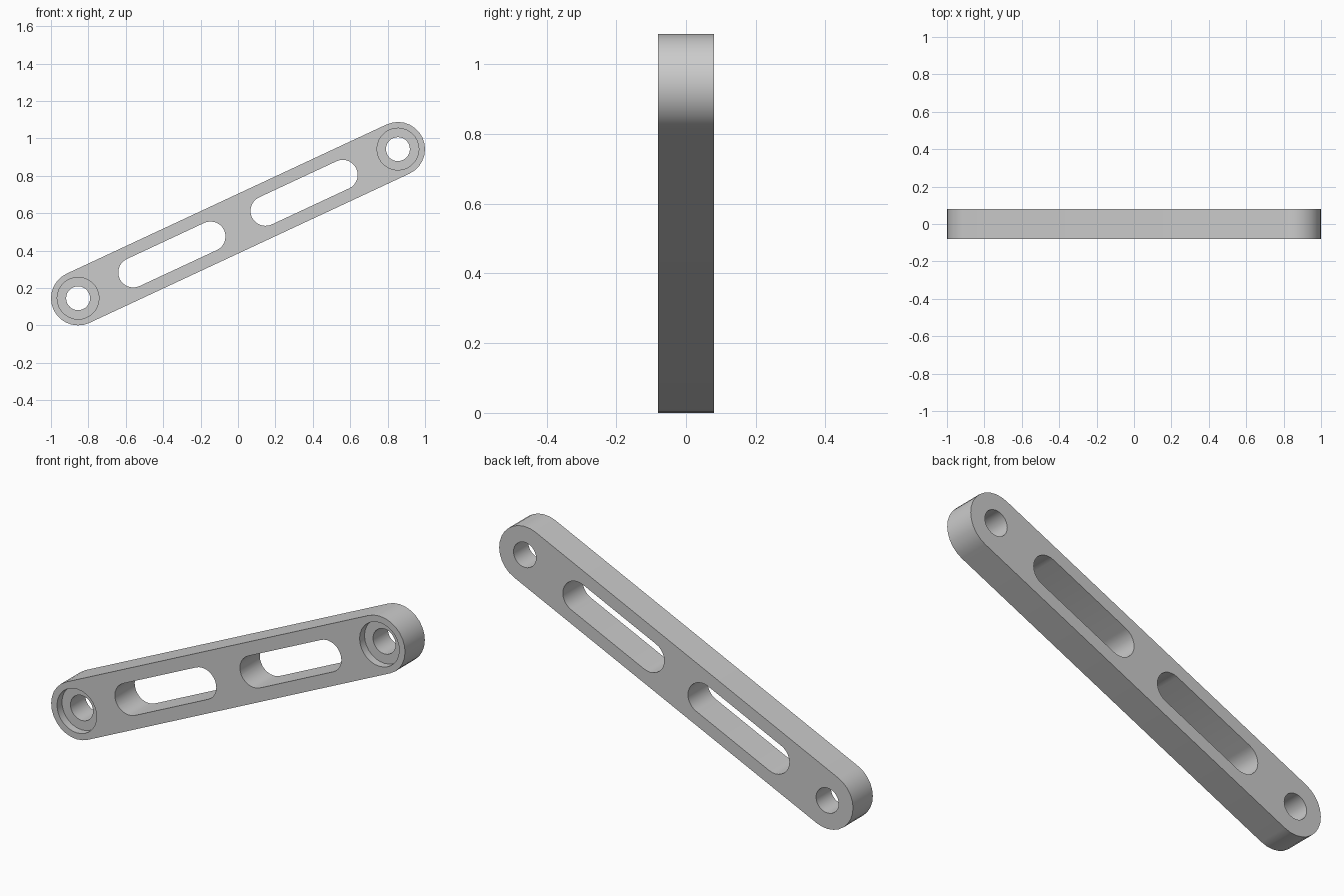
import bpy, bmesh
from math import sin, cos, pi, radians

TILT = radians(25)
RADIUS = 0.145                      # rounded end radius
REACH = (1 - RADIUS) / cos(TILT)    # pivot distance from the middle, along the arm
MID_Z = REACH * sin(TILT) + RADIUS
HALF = 0.08                         # half thickness
STEPS = 14                          # segments per half circle

old = bpy.data.objects.get("Cube")
if old:
    bpy.data.objects.remove(old, do_unlink=True)

grey = bpy.data.materials.new("light grey")
grey.use_nodes = True
grey.diffuse_color = (0.6, 0.6, 0.6, 1)
grey.node_tree.nodes["Principled BSDF"].inputs["Base Color"].default_value = (0.6, 0.6, 0.6, 1)


def capsule(name, start, end, radius, front, back):
    """Prism with rounded ends along the tilted arm axis, from y=front to y=back."""
    bm = bmesh.new()
    verts = []
    for centre, turn in ((end, -pi / 2), (start, pi / 2)):
        for i in range(STEPS + 1):
            a = TILT + turn + pi * i / STEPS
            x = centre * cos(TILT) + radius * cos(a)
            z = MID_Z + centre * sin(TILT) + radius * sin(a)
            verts.append(bm.verts.new((x, front, z)))
    bm.faces.new(verts)
    bmesh.ops.remove_doubles(bm, verts=bm.verts[:], dist=0.0001)
    grown = bmesh.ops.extrude_face_region(bm, geom=bm.faces[:])["geom"]
    moved = [v for v in grown if isinstance(v, bmesh.types.BMVert)]
    bmesh.ops.translate(bm, verts=moved, vec=(0, back - front, 0))
    bmesh.ops.recalc_face_normals(bm, faces=bm.faces[:])
    mesh = bpy.data.meshes.new(name)
    bm.to_mesh(mesh)
    bm.free()
    mesh.materials.append(grey)
    obj = bpy.data.objects.new(name, mesh)
    bpy.context.collection.objects.link(obj)
    return obj


# Solid arm
arm = capsule("link_arm", -REACH, REACH, RADIUS, -HALF, HALF)

# Slots, pivot holes and front counterbores, the same on both halves
cutters = []
for side in (-1, 1):
    near, far = sorted((side * 0.162, side * 0.618))
    pivot = side * REACH
    cutters += [
        capsule("slot_cutter", near, far, 0.08, -0.2, 0.2),
        capsule("pivot_hole_cutter", pivot, pivot, 0.064, -0.2, 0.2),
        capsule("counterbore_cutter", pivot, pivot, 0.112, -0.2, -HALF + 0.04),
    ]

bpy.ops.object.select_all(action="DESELECT")
bpy.context.view_layer.objects.active = arm
arm.select_set(True)
for cutter in cutters:
    cutter.hide_render = True
    cut = arm.modifiers.new("cut", "BOOLEAN")
    cut.operation = "DIFFERENCE"
    cut.solver = "EXACT"
    cut.object = cutter
    bpy.ops.object.modifier_apply(modifier=cut.name)
    bpy.data.objects.remove(cutter, do_unlink=True)

bpy.ops.object.shade_smooth_by_angle(angle=radians(30))
